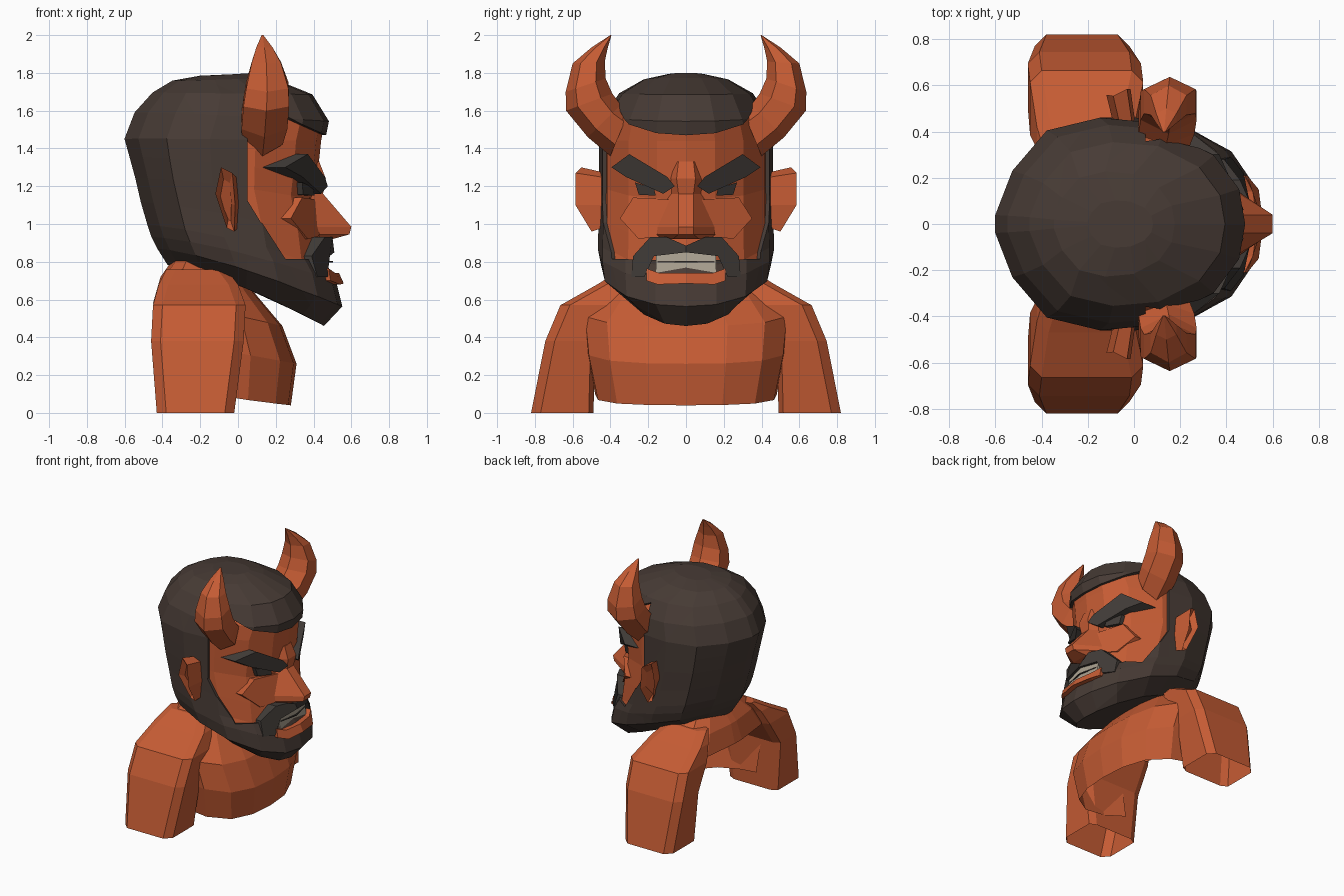
import bpy, bmesh, math
from mathutils import Vector

if "Cube" in bpy.data.objects:
    bpy.data.objects.remove(bpy.data.objects["Cube"])


def material(name, rgb):
    m = bpy.data.materials.new(name)
    m.diffuse_color = (*rgb, 1)
    m.use_nodes = True
    m.node_tree.nodes["Principled BSDF"].inputs["Base Color"].default_value = m.diffuse_color
    return m


SKIN = material("red_skin", (0.56, 0.106, 0.034))
HAIR = material("dark_hair", (0.062, 0.043, 0.035))
BROW = material("charcoal_brow", (0.050, 0.042, 0.037))
TEETH = material("ivory_teeth", (0.42, 0.37, 0.29))


def finish(name, bm, *mats):
    bmesh.ops.recalc_face_normals(bm, faces=bm.faces)
    me = bpy.data.meshes.new(name)
    bm.to_mesh(me)
    bm.free()
    for m in mats:
        me.materials.append(m)
    ob = bpy.data.objects.new(name, me)
    bpy.context.collection.objects.link(ob)
    return ob


def loft(rings, caps=(True, True)):
    bm = bmesh.new()
    rows = [[bm.verts.new(p) for p in r] for r in rings]
    n = len(rows[0])
    for a, b in zip(rows, rows[1:]):
        for i in range(n):
            j = (i + 1) % n
            bm.faces.new((a[i], a[j], b[j], b[i]))
    if caps[0]:
        bm.faces.new(rows[0])
    if caps[1]:
        bm.faces.new(rows[-1])
    return bm


def flip(points, s):
    return [Vector((x, y * s, z)) for x, y, z in points]


def prism(name, points, depth, mat, s=1):
    """Slab whose front outline is given, pushed back along x."""
    front = flip(points, s)
    return finish(name, loft([front, [p - Vector((depth, 0, 0)) for p in front]]), mat)


# Half outlines seen from above, front to back
HEAD = [(1, 0), (.95, .35), (.74, .69), (.32, .95), (-.15, 1), (-.58, .88), (-.86, .5), (-1, .08)]
CHEST = [(1, 0), (.96, .40), (.77, .76), (.36, .97), (-.15, 1), (-.62, .92), (-.90, .6), (-1, .08)]


def oval(half, xb, zb, xf, zf, w, power=1.4):
    """Tilted ring: back point (xb, zb), front point (xf, zf), half width w."""
    out = []
    for u, v in half + [(u, -v) for u, v in reversed(half[1:])]:
        t = (u + 1) / 2
        out.append(Vector((xb + (xf - xb) * t, v * w, zb + (zf - zb) * t ** power)))
    return out


# Head: tilted rings from jaw to crown
bm = loft([oval(HEAD, *r) for r in (
    (-.36, .80, .45, .485, .31), (-.41, .88, .53, .57, .43), (-.44, .94, .50, .69, .445),
    (-.46, 1.0, .455, .77, .445), (-.495, 1.12, .44, .92, .44), (-.525, 1.25, .40, 1.13, .44),
    (-.555, 1.36, .42, 1.25, .44), (-.58, 1.45, .44, 1.44, .44), (-.53, 1.58, .46, 1.54, .41),
    (-.44, 1.68, .38, 1.67, .34), (-.34, 1.74, .17, 1.755, .22), (-.2, 1.765, .08, 1.78, .1))])
# cut the hairline, sideburn and beard edges, then colour by those planes
PLANES = [((.05, 0, 0), (1, 0, 0)), ((.065, 0, 1.1), (.28, 0, .17)),
          ((0, 0, .81), (0, 0, 1)), ((.45, 0, 1.47), (-.45, 0, -1))]
for co, no in PLANES:
    bmesh.ops.bisect_plane(bm, geom=bm.verts[:] + bm.edges[:] + bm.faces[:],
                           plane_co=co, plane_no=Vector(no).normalized())
bmesh.ops.recalc_face_normals(bm, faces=bm.faces)
for f in bm.faces:
    c = f.calc_center_median()
    skin = all((c - Vector(co)).dot(Vector(no)) > 0 for co, no in PLANES)
    f.material_index = 0 if skin else 1
# raise hair and beard slightly above the skin
bmesh.ops.inset_region(bm, faces=[f for f in bm.faces if f.material_index == 1],
                       thickness=.002, depth=.02, use_boundary=True, use_even_offset=True)
finish("head", bm, SKIN, HAIR)

# Torso shell: open below, lower back missing
bm = loft([oval(CHEST, *r) for r in (
    (-.43, .20, .28, .04, .48, .5), (-.45, .40, .31, .26, .53, 1), (-.45, .58, .235, .46, .55),
    (-.41, .72, .10, .62, .42), (-.34, .82, .02, .72, .28))], (False, True))
gone = [f for f in bm.faces for c in [f.calc_center_median()] if c.x < -.3 and c.z < .52]
bmesh.ops.delete(bm, geom=gone, context='FACES')
finish("torso", bm, SKIN)

# Nose with brow bridge: z, front x, back x, front half width, back half width
finish("nose", loft([[(x, -a, z), (x, a, z), (r, b, z), (r, -b, z)] for z, x, r, a, b in (
    (1.33, .43, .34, .04, .10), (1.24, .465, .35, .05, .11), (1.16, .45, .36, .04, .10),
    (.985, .60, .42, .04, .15), (.945, .59, .43, .04, .155), (.92, .50, .43, .07, .13))]), SKIN)

# Mouth: teeth row, gap line and lower lip
prism("teeth", [(.46, -.16, .86), (.49, 0, .86), (.46, .16, .86), (.475, .16, .74),
                (.507, 0, .74), (.475, -.16, .74)], .1, TEETH)
prism("teeth_gap", [(.472, -.15, .803), (.503, 0, .803), (.472, .15, .803),
                    (.472, .15, .795), (.503, 0, .795), (.472, -.15, .795)], .008, BROW)
LIP = [(.535, 0, .74), (.515, .14, .74), (.48, .21, .765), (.49, .21, .70), (.54, .15, .68), (.56, 0, .685)]

# inner curve (y, z), outer curve (y, z), half depth, centre x
HORN = [(.30, 1.60, .40, 1.36, .11, .13), (.345, 1.63, .52, 1.46, .125, .14),
        (.39, 1.69, .635, 1.60, .125, .15), (.425, 1.77, .637, 1.70, .115, .155),
        (.43, 1.86, .60, 1.85, .08, .15), (.415, 1.93, .50, 1.935, .045, .14),
        (.395, 1.998, .40, 2.0, .005, .13)]
ARM = [(.0, .49, .82, -.43, -.02), (.38, .48, .745, -.46, .03),
       (.57, .36, .665, -.45, .04), (.68, .30, .47, -.42, 0), (.76, .24, .34, -.38, -.06)]
# ear rim: x, y, z
EAR = [(-.09, .555, 1.30), (-.03, .585, 1.27), (-.015, .585, 1.10),
       (-.02, .50, .96), (-.06, .50, .98), (-.12, .56, 1.16)]

for s, side in ((-1, "right"), (1, "left")):
    # Horn: six-sided sections between inner and outer curve
    rings = []
    for yi, zi, yo, zo, hx, cx in HORN:
        ring = []
        for k in range(6):
            a = k * math.pi / 3
            t = (1 - math.cos(a)) / 2
            ring.append((cx + hx * math.sin(a) * 1.12, yi + (yo - yi) * t, zi + (zo - zi) * t))
        rings.append(flip(ring, s))
    finish(side + "_horn", loft(rings), SKIN)

    # Upper arm: chamfered box sections, open at the cut
    rings = []
    for z, y0, y1, x0, x1 in ARM:
        c = .05
        rings.append(flip([(x0 + c, y0, z), (x1 - c, y0, z), (x1, y0 + c / 2, z), (x1, y1 - c, z),
                           (x1 - c, y1, z), (x0 + c, y1, z), (x0, y1 - c, z), (x0, y0 + c / 2, z)], s))
    finish(side + "_arm", loft(rings, (False, True)), SKIN)

    # Ear: flaring slab with a sunken bowl
    root = [(x * .9 + .02, .43, 1.11 + (z - 1.11) * .85) for x, y, z in EAR]
    bowl = [(-.06 + (x + .06) * .55, y - .04, 1.12 + (z - 1.12) * .65) for x, y, z in EAR]
    finish(side + "_ear", loft([flip(r, s) for r in (root, EAR, bowl)]), SKIN)

    # Facial features
    prism(side + "_eyebrow", [(.475, .06, 1.20), (.46, .10, 1.25), (.37, .30, 1.37),
                              (.25, .395, 1.30), (.34, .32, 1.25), (.44, .12, 1.16)], .14, BROW, s)
    prism(side + "_eye", [(.405, .16, 1.15), (.40, .17, 1.19), (.34, .27, 1.22), (.345, .25, 1.155)],
          .03, BROW, s)
    prism(side + "_cheek", [(.41, .08, 1.13), (.34, .28, 1.14), (.28, .35, 1.03),
                            (.37, .25, .92), (.44, .12, .94)], .1, SKIN, s)
    prism(side + "_moustache", [(.495, 0, .885), (.50, .10, .93), (.46, .19, .93), (.39, .28, .83),
                                (.42, .29, .72), (.475, .22, .72), (.485, .17, .83), (.51, 0, .85)],
          .13, BROW, s)
    prism(side + "_lower_lip", LIP, .1, SKIN, s)
